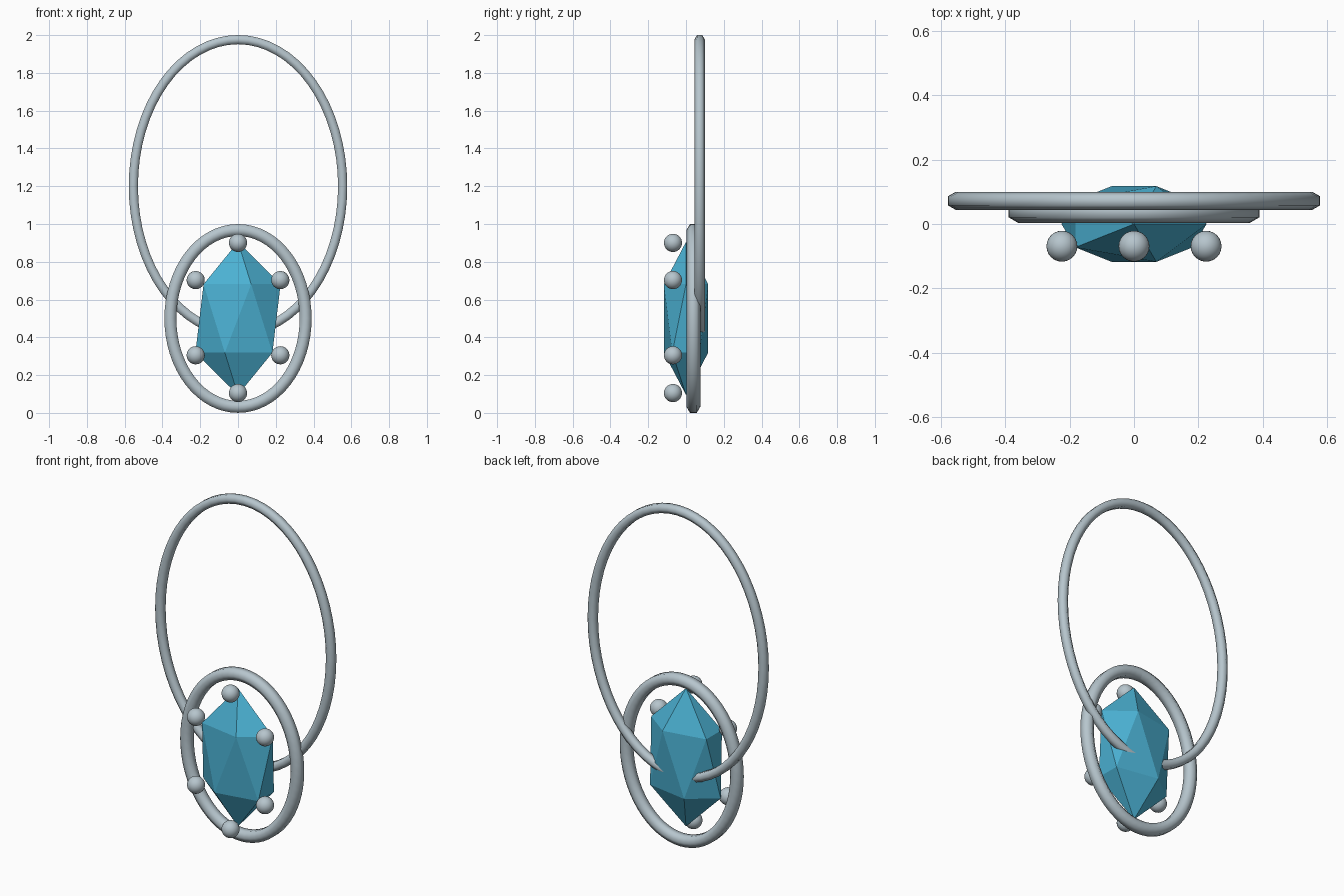
import bpy, bmesh
from math import sin, cos, pi, radians
from mathutils import Vector, Matrix

cube = bpy.data.objects.get("Cube")
if cube:
    bpy.data.objects.remove(cube, do_unlink=True)


def material(name, colour):
    mat = bpy.data.materials.new(name)
    mat.use_nodes = True
    mat.diffuse_color = (*colour, 1)
    mat.node_tree.nodes["Principled BSDF"].inputs["Base Color"].default_value = (*colour, 1)
    return mat


silver = material("silver", (0.47, 0.56, 0.61))
blue = material("gem blue", (0.07, 0.44, 0.65))


def finish(name, bm, mat, smooth):
    bmesh.ops.recalc_face_normals(bm, faces=bm.faces)
    for face in bm.faces:
        face.smooth = smooth
    mesh = bpy.data.meshes.new(name)
    bm.to_mesh(mesh)
    bm.free()
    mesh.materials.append(mat)
    obj = bpy.data.objects.new(name, mesh)
    bpy.context.collection.objects.link(obj)
    return obj


def oval_ring(name, centre, half_width, half_height, wire, steps=64, sides=6):
    """Sweep a six-sided wire round an upright oval, with a seam at the top."""
    bm = bmesh.new()
    loops = []
    for i in range(steps + 1):
        t = 2 * pi * i / steps
        point = Vector((half_width * sin(t), 0, half_height * cos(t))) + centre
        outward = Vector((half_height * sin(t), 0, half_width * cos(t))).normalized()
        loop = []
        for j in range(sides):
            a = 2 * pi * (j + 0.5) / sides
            loop.append(bm.verts.new(point + wire * (outward * cos(a) + Vector((0, sin(a), 0)))))
        loops.append(loop)
    for a, b in zip(loops, loops[1:]):
        for j in range(sides):
            k = (j + 1) % sides
            bm.faces.new((a[j], a[k], b[k], b[j]))
    return finish(name, bm, silver, True)


# Large hanging loop and the smaller frame in front of it
oval_ring("hanging_loop", Vector((0, 0.072, 1.2)), 0.554, 0.776, 0.028)
oval_ring("gem_frame", Vector((0, 0.039, 0.5)), 0.358, 0.468, 0.0365)

# Faceted gem: a stretched twenty-sided solid
bm = bmesh.new()
bmesh.ops.create_icosphere(bm, subdivisions=1, radius=1)
bmesh.ops.transform(bm, verts=bm.verts,
                    matrix=Matrix.Translation((0, 0, 0.5)) @ Matrix.Diagonal((0.252, 0.138, 0.405, 1)))
finish("gem", bm, blue, False)

# Six beads around the front of the gem
beads = {"top": (0, 0.9), "bottom": (0, 0.105)}
for side, sign in (("left", 1), ("right", -1)):
    beads["upper_" + side] = (sign * 0.224, 0.703)
    beads["lower_" + side] = (sign * 0.224, 0.305)
for place, (x, z) in beads.items():
    bm = bmesh.new()
    bmesh.ops.create_uvsphere(bm, u_segments=24, v_segments=16, radius=0.048)
    bmesh.ops.translate(bm, verts=bm.verts, vec=(x, -0.069, z))
    finish(place + "_bead", bm, silver, True)
